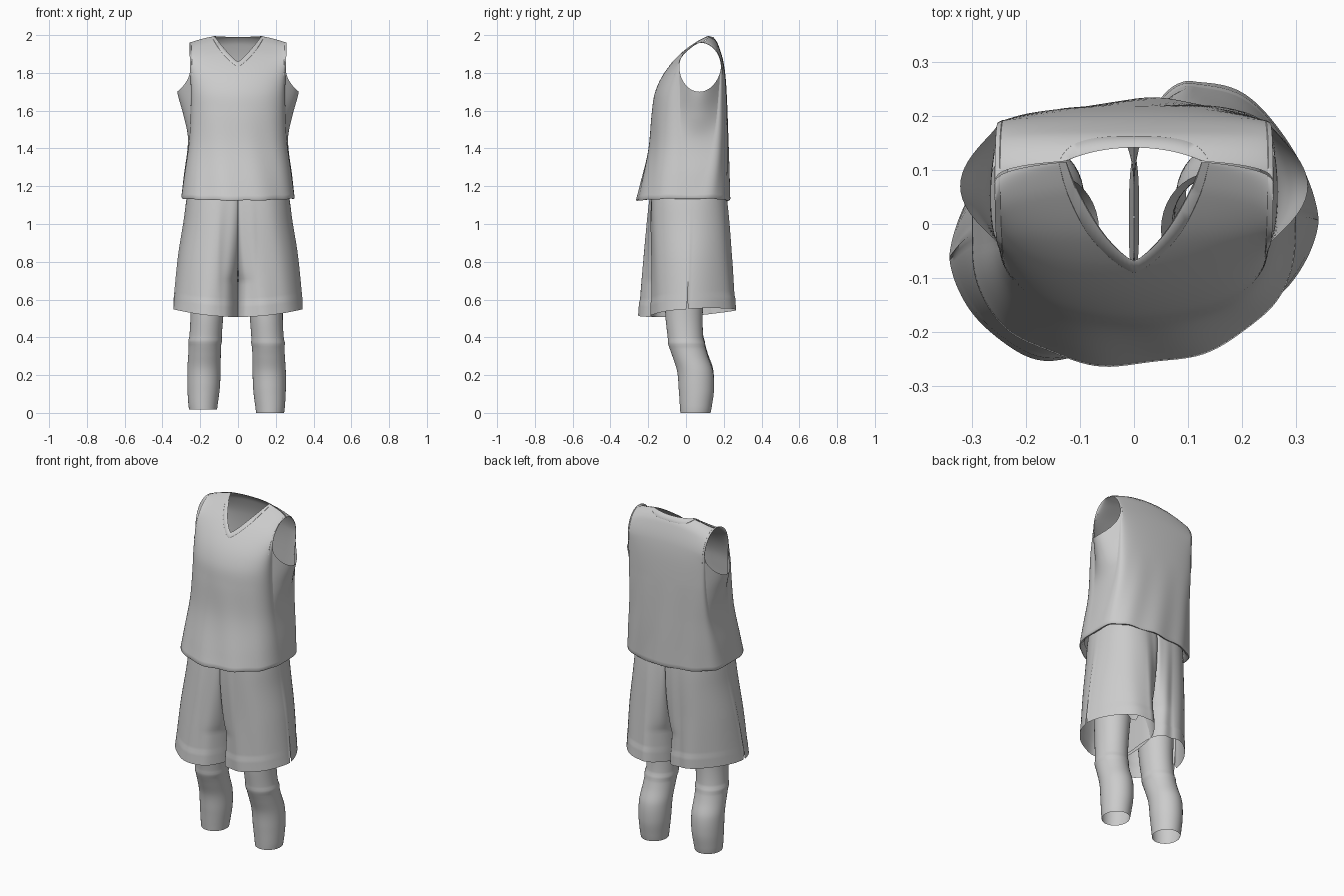
import bpy, bmesh
from math import sin, cos, pi, sqrt

if "Cube" in bpy.data.objects:
    bpy.data.objects.remove(bpy.data.objects["Cube"])


def curve(table, z):
    """Smooth interpolation through (z, value) pairs."""
    if z <= table[0][0]:
        return table[0][1]
    if z >= table[-1][0]:
        return table[-1][1]
    i = next(j for j in range(len(table) - 1) if z <= table[j + 1][0])

    def slope(j):
        a, b = table[max(j - 1, 0)], table[min(j + 1, len(table) - 1)]
        return (b[1] - a[1]) / (b[0] - a[0])
    (z0, v0), (z1, v1) = table[i], table[i + 1]
    h = z1 - z0
    t = (z - z0) / h
    return ((2*t**3 - 3*t*t + 1) * v0 + (t**3 - 2*t*t + t) * h * slope(i)
            + (3*t*t - 2*t**3) * v1 + (t**3 - t*t) * h * slope(i + 1))


def make(name, grids):
    """Weld one or more point grids into a smooth cloth surface."""
    bm = bmesh.new()
    for rows in grids:
        vs = [[bm.verts.new(p) for p in row] for row in rows]
        for r0, r1 in zip(vs, vs[1:]):
            for i in range(len(r0) - 1):
                bm.faces.new((r0[i], r0[i + 1], r1[i + 1], r1[i]))
    bmesh.ops.remove_doubles(bm, verts=bm.verts, dist=0.0003)
    bmesh.ops.recalc_face_normals(bm, faces=bm.faces)
    me = bpy.data.meshes.new(name)
    bm.to_mesh(me)
    bm.free()
    ob = bpy.data.objects.new(name, me)
    bpy.context.collection.objects.link(ob)
    bpy.ops.object.select_all(action='DESELECT')
    ob.select_set(True)
    bpy.context.view_layer.objects.active = ob
    bpy.ops.object.shade_smooth_by_angle(angle=0.9)
    return ob


# ---- Jersey: front and back panels joined by gussets under the armholes ----
HEM, MID, TOP, NECK = 1.13, 1.85, 2.005, 0.125   # MID = widest armhole height
FRONT = [(1.13, -.262), (1.2, -.245), (1.4, -.2), (1.6, -.18), (1.7, -.163),
         (1.8, -.115), (1.9, -.03), (1.97, .06), (2.005, .12)]
BACK = [(1.13, .23), (1.4, .225), (1.7, .215), (1.85, .2), (1.95, .17),
        (1.985, .147), (2.005, .12)]
EDGE = [(1.13, .3), (1.25, .287), (1.45, .265), (1.58, .29), (1.7, .322), (1.85, .34)]
PANEL = [(1.13, .3), (1.25, .285), (1.45, .258), (1.7, .25), (2.0, .258)]
SIDE = {-1: [(1.13, -.03), (1.5, -.03), (1.85, -.035)],
        1: [(1.13, .05), (1.5, .15), (1.85, .185)]}


def side_edge(side, z):
    """y of the panel's outer edge; follows the armhole arc above MID."""
    if z > MID:
        return .075 + side * .11 * sqrt(max(0, 1 - ((z - MID) / (TOP - MID)) ** 2))
    return curve(SIDE[side], z)


def settle(x, y, z, a):
    """Shoulder slope, slight twist and hem waviness shared by all panels."""
    s = sin(a)
    low = max(0, 1 - (z - HEM) / .5)
    y += low * (.04 * x + .004 * cos(a) * sin(9 * a + 6 * z))
    z += low ** 4 * (.01 * s * s + .002 * sin(11 * a))
    return (x, y, z - .045 * s * s * max(0, (z - 1.7) / .3))


def jersey_point(side, a, z, lift=0.0):
    edge, mid = side_edge(side, z), curve(FRONT if side < 0 else BACK, z)
    y = edge + (mid - edge) * max(cos(a), 0) ** (.85 if side < 0 else .65)
    x, y, z2 = settle(sin(a) * curve(PANEL, z), y, z, a)
    return (x, y + side * lift, z2 + (lift if z > 1.8 else 0))


def neck_top(side, r):
    return 1.86 + (TOP - 1.86) * r ** 1.3 if side < 0 else TOP - .015 * (1 - r * r)


def tucked(ring):
    """Turned-under hem rows."""
    return [[(x * k, (y + .02) * k - .02, z + dz) for x, y, z in ring]
            for k, dz in ((.9, .022), (.95, -.004), (.985, -.006))]


def jersey_panel(side, n=64):
    angles = [pi * (i / n - .5) for i in range(n + 1)]
    rows = [[jersey_point(side, a, HEM + (MID - HEM) * j / 36) for a in angles]
            for j in range(37)]
    for j in range(1, 21):
        t = sin(pi / 2 * j / 20)
        row = []
        for a in angles:
            r = min(1, abs(.258 * sin(a)) / NECK)
            row.append(jersey_point(side, a, MID + (neck_top(side, r) - MID) * t))
        rows.append(row)
    return tucked(rows[0]) + rows


def gusset(sx, n=28):
    rows = []
    for j in range(37):
        row = []
        for i in range(n + 1):
            u = (1 - cos(pi * i / n)) / 2
            top = MID - .15 * sqrt(max(0, 1 - (2 * u - 1) ** 2))
            z = HEM + (top - HEM) * j / 36
            f, b = side_edge(-1, z), side_edge(1, z)
            x = curve(PANEL, z)
            x += (curve(EDGE, z) - x) * sin(pi * u)
            row.append(settle(sx * x, f + (b - f) * u, z, sx * pi / 2))
        rows.append(row)
    return tucked(rows[0]) + rows


make("jersey", [jersey_panel(-1), jersey_panel(1), gusset(-1), gusset(1)])

# Neckband: thin raised strip along the V front and curved back
bands = []
for side in (-1, 1):
    strip = []
    for w, lift in ((0, 0), (.05, .001), (.95, .001), (1, 0)):
        row = []
        for i in range(33):
            q = i / 16 - 1
            z = neck_top(side, abs(q)) - .026 * w * (1 - abs(q) ** 4)
            row.append(jersey_point(side, .506 * q * (1 + .13 * w), z, lift))
        strip.append(row)
    bands.append(strip)
make("neckband", bands)

# Armhole bands
for label, sx in (("left", -1), ("right", 1)):
    bands = []
    for side in (-1, 1):
        zs = [1.80 + (TOP - 1.80) * sin(pi / 2 * j / 20) for j in range(21)]
        bands.append([[jersey_point(side, sx * a, z, lift) for z in zs]
                      for a, lift in ((pi/2, 0), (1.52, .001), (1.31, .001), (1.29, 0))])
    make(label + "_armhole_band", bands)

# ---- Shorts: two leg tubes that open into each other above the crotch ----
WAIST, CROTCH = 1.25, .72
OUTER = [(.53, .342), (.8, .317), (1.0, .288), (1.13, .272), (1.25, .25)]
S_FRONT = [(.53, -.208), (.8, -.2), (1.13, -.188), (1.25, -.17)]
S_BACK = [(.53, .235), (.8, .225), (1.13, .212), (1.25, .19)]
STRIDE = [(.53, .034), (.8, .022), (1.13, .005), (1.25, 0)]


def shorts_leg(sx, n=96, m=44):
    rows = []
    for j in range(m + 1):
        v = j / m
        z = .53 + (WAIST - .53) * v
        outer = curve(OUTER, z)
        inner = -.01 * min(1, max(0, (CROTCH - z) / .2))
        cx = .36 * outer
        f, b = curve(S_FRONT, z), curve(S_BACK, z)
        cy, depth = (f + b) / 2, (b - f) / 2
        if z < .6:
            depth += .004   # hem step
        k = 0
        if z > CROTCH:      # rise of the crotch seam
            k = .9 * (1 - ((WAIST - z) / (WAIST - CROTCH)) ** 2.5) ** .6
        row = []
        for i in range(n + 1):
            phi = 2 * pi * i / n
            c = cos(phi)
            h = abs(sin(phi)) ** (.6 if c > 0 else 1.3 - .45 * v)
            if c > 0:
                h = k + (1 - k) * h
            fold = 1 + .02 * sin(phi) ** 2 * sin(7 * phi + 4 * z + sx) * (1.1 - v)
            x = sx * (cx - (cx - inner if c > 0 else outer - cx) * c)
            y = cy + (-1 if i <= n // 2 else 1) * depth * h * fold
            y += curve(STRIDE, z) * max(-1, min(1, x / .1))
            y -= .04 * (1 - v) * (x / .34) ** 2
            hem = .508 + .04 * (x / .34) ** 2 + .12 * max(0, y)
            hem += .045 * (i == n // 2)   # side slit
            row.append((x, y, hem + (WAIST - hem) * v))
        rows.append(row)
    return rows


make("shorts", [shorts_leg(-1), shorts_leg(1)])

# ---- Leg sleeves: open tubes (z, centre shift x, centre y, half x, half y) ----
SLEEVE = [(0, .005, .05, .074, .08), (.03, .005, .052, .078, .084),
          (.12, .002, .055, .086, .093), (.22, 0, .048, .088, .095),
          (.3, -.003, .022, .086, .094), (.35, -.005, .006, .086, .096),
          (.37, -.006, .002, .09, .098), (.39, -.008, -.002, .086, .094),
          (.5, -.015, -.01, .087, .098), (.65, -.02, -.01, .095, .105)]
for label, sx, cx, base in (("left", -1, .18, .018), ("right", 1, .165, 0)):
    rows = []
    for j in range(53):
        z = .65 * j / 52
        dx, cy, rx, ry = (curve([(r[0], r[c]) for r in SLEEVE], z)
                          for c in range(1, 5))
        rows.append([(sx * (cx + dx) + rx * cos(2 * pi * i / 40),
                      cy + ry * sin(2 * pi * i / 40), base + z * (1 - base))
                     for i in range(41)])
    make(label + "_leg_sleeve", [rows])
